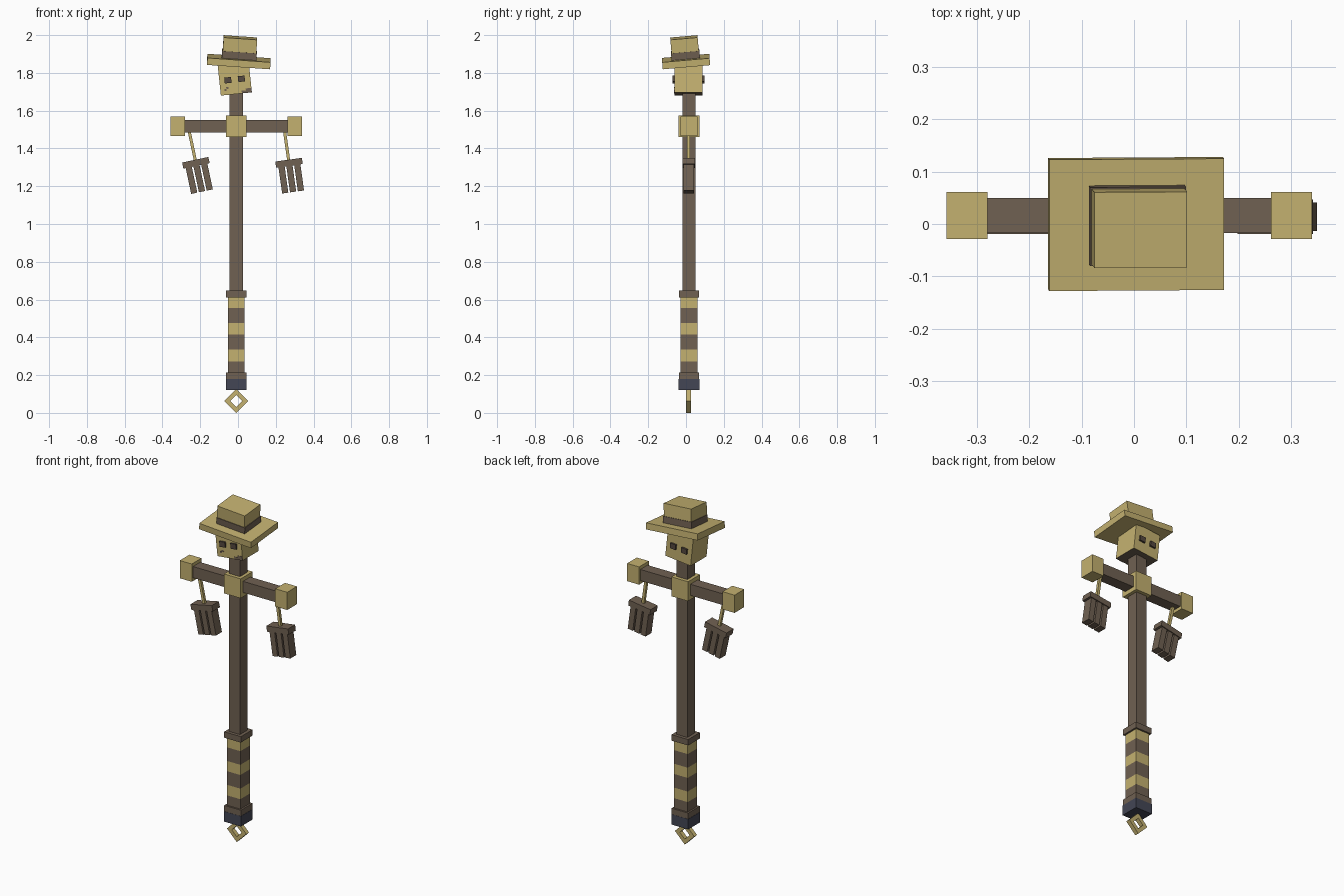
import bpy
import bmesh
from math import radians
from mathutils import Matrix, Vector

cube = bpy.data.objects.get("Cube")
if cube:
    bpy.data.objects.remove(cube, do_unlink=True)


def material(name, rgb):
    m = bpy.data.materials.new(name)
    m.use_nodes = True
    m.diffuse_color = (*rgb, 1)
    m.node_tree.nodes["Principled BSDF"].inputs["Base Color"].default_value = (*rgb, 1)
    return m


STRAW = material("straw", (0.55, 0.44, 0.162))
WOOD = material("dark_wood", (0.162, 0.119, 0.084))
DARK = material("eye_brown", (0.09, 0.066, 0.05))
NAVY = material("navy_metal", (0.056, 0.061, 0.09))

CX, CY = -0.009, 0.016  # axis of the staff


def frame(x, y, z, rx=0, ry=0):
    """Tilted local frame: roll about y first, then pitch about x."""
    return (Matrix.Translation((x, y, z)) @ Matrix.Rotation(radians(rx), 4, 'X')
            @ Matrix.Rotation(radians(ry), 4, 'Y'))


STAFF = frame(CX, CY, 0)


def box(name, mat, size, centre, base=STAFF):
    bm = bmesh.new()
    bmesh.ops.create_cube(bm, size=1)
    bmesh.ops.scale(bm, vec=Vector(size), verts=bm.verts)
    me = bpy.data.meshes.new(name)
    bm.to_mesh(me)
    bm.free()
    me.materials.append(mat)
    ob = bpy.data.objects.new(name, me)
    bpy.context.collection.objects.link(ob)
    ob.matrix_world = base @ Matrix.Translation(centre)
    return ob


def column(name, mat, width, z0, z1):
    """Square section of the staff between two heights."""
    return box(name, mat, (width, width, z1 - z0), (0, 0, (z0 + z1) / 2))


# Staff, collar and pommel
column("pole", WOOD, 0.07, 0.63, 1.72)
column("grip_collar", WOOD, 0.108, 0.612, 0.647)
column("pommel_top", WOOD, 0.108, 0.18, 0.215)
column("pommel", NAVY, 0.11, 0.12, 0.18)

# Striped grip
levels = [0.215, 0.273, 0.335, 0.415, 0.475, 0.555, 0.613]
for i, (low, high) in enumerate(zip(levels, levels[1:])):
    column(f"grip_band_{i + 1}", STRAW if i % 2 else WOOD, 0.088, low, high)

# Diamond ring under the pommel
ring = STAFF @ frame(0, -0.003, 0.0625, ry=45)
for s in (-1, 1):
    box("ring_long_bar", STRAW, (0.089, 0.025, 0.022), (0, 0, s * 0.0335), ring)
    box("ring_short_bar", STRAW, (0.022, 0.025, 0.045), (s * 0.0335, 0, 0), ring)

# Crossarm with straw bindings
box("crossarm", WOOD, (0.56, 0.067, 0.066), (0, 0, 1.518))
box("centre_binding", STRAW, (0.108, 0.111, 0.114), (0, 0, 1.517))
for side, s in (("left", 1), ("right", -1)):
    box(f"{side}_arm_end", STRAW, (0.078, 0.09, 0.104), (s * 0.31, 0, 1.518))

# Hanging rakes, each on a cord
for side, x, tilt in (("right", -0.223, -12), ("left", 0.27, -8)):
    hang = frame(x, CY - 0.002, 1.324, ry=tilt)
    box(f"{side}_cord", STRAW, (0.016, 0.016, 0.19), (0, -0.002, 0.105), hang)
    box(f"{side}_rake_bar", WOOD, (0.142, 0.066, 0.033), (0, 0, 0), hang)
    for k in (-1, 0, 1):
        box(f"{side}_rake_tine", WOOD, (0.033, 0.055, 0.14),
            (k * 0.042, 0, -0.086), hang)

# Head, with a dark underside
HEAD = frame(-0.017, 0.013, 1.768, ry=-6)
head = box("head", STRAW, (0.165, 0.148, 0.16), (0, 0, 0), HEAD)
head.data.materials.append(WOOD)
for f in head.data.polygons:
    f.material_index = int(f.normal.z < -0.5)

# Eyes run through the head and stand out on both faces
for side, x in (("right", -0.037), ("left", 0.035)):
    box(f"{side}_eye", DARK, (0.036, 0.168, 0.031), (x, 0, -0.003), HEAD)

# Mouth marks and frayed corner
for x, z, w, h in ((-0.055, -0.053, 0.012, 0.01), (-0.044, -0.044, 0.012, 0.01),
                   (0.056, -0.073, 0.053, 0.014), (0.067, -0.061, 0.03, 0.01)):
    box("face_mark", WOOD, (w, 0.004, h), (x, -0.074, z), HEAD)

# Tilted hat
HAT = frame(0.004, 0, 1.86, rx=5, ry=4)
box("hat_brim", STRAW, (0.335, 0.252, 0.037), (0, 0, 0), HAT)
box("hat_band", WOOD, (0.184, 0.151, 0.04), (0, 0, 0.036), HAT)
box("hat_crown", STRAW, (0.178, 0.145, 0.108), (0, 0, 0.074), HAT)
